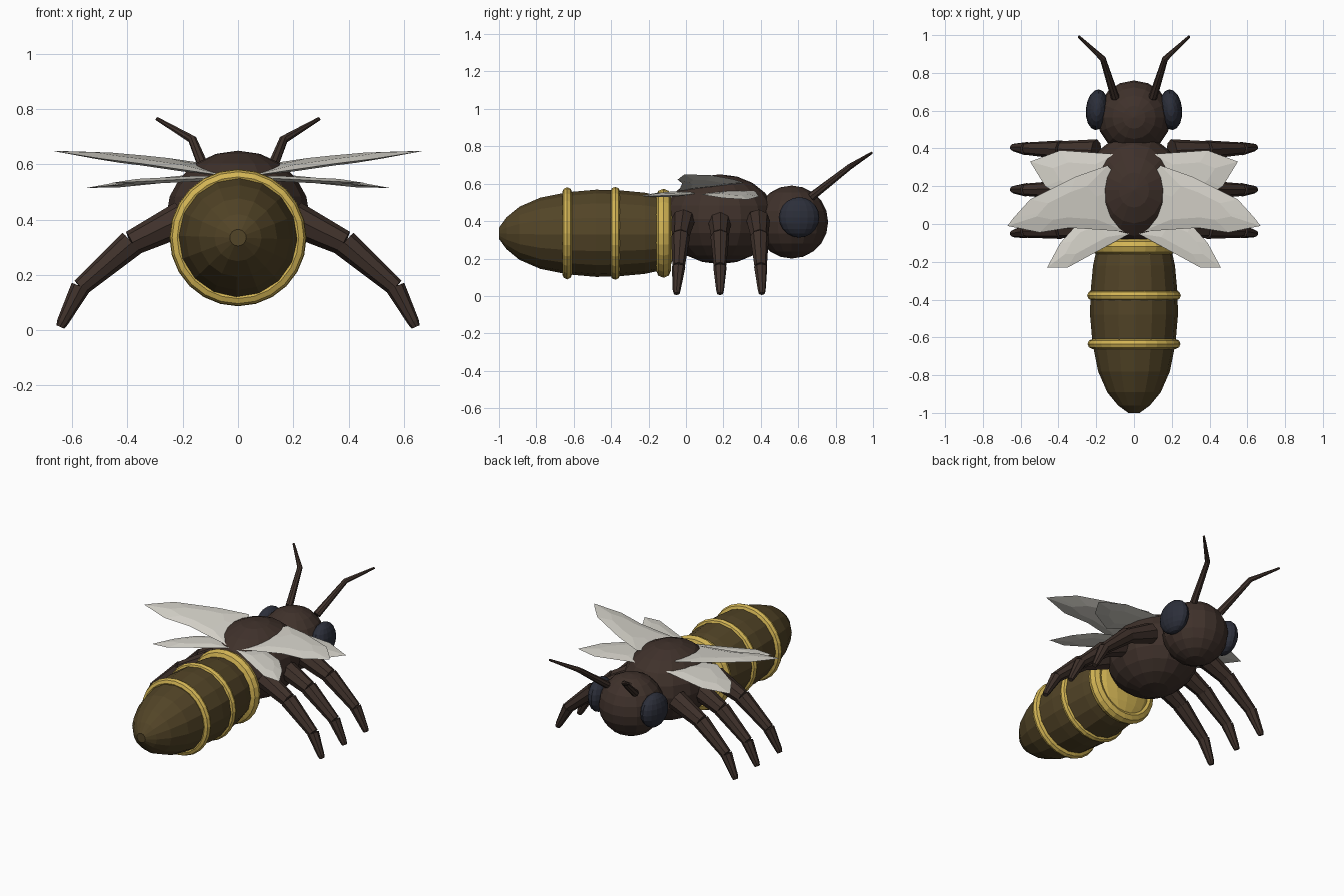
import bpy, bmesh, math
from mathutils import Vector

cube = bpy.data.objects.get("Cube")
if cube:
    bpy.data.objects.remove(cube, do_unlink=True)


def material(name, r, g, b):
    m = bpy.data.materials.new(name)
    m.use_nodes = True
    m.diffuse_color = (r, g, b, 1)
    m.node_tree.nodes["Principled BSDF"].inputs["Base Color"].default_value = (r, g, b, 1)
    return m


brown = material("dark brown", 0.05, 0.031, 0.024)
olive = material("olive brown", 0.085, 0.058, 0.02)
yellow = material("band yellow", 0.65, 0.46, 0.09)
navy = material("eye navy", 0.025, 0.028, 0.042)
pale = material("wing grey", 0.68, 0.66, 0.6)


def finish(name, bm, mat):
    bmesh.ops.recalc_face_normals(bm, faces=bm.faces)
    mesh = bpy.data.meshes.new(name)
    bm.to_mesh(mesh)
    bm.free()
    mesh.materials.append(mat)
    obj = bpy.data.objects.new(name, mesh)
    bpy.context.collection.objects.link(obj)
    return obj


def ellipsoid(name, centre, radii, mat, segments=16, rings=10):
    bm = bmesh.new()
    bmesh.ops.create_uvsphere(bm, u_segments=segments, v_segments=rings, radius=1)
    bmesh.ops.scale(bm, vec=radii, verts=bm.verts)
    obj = finish(name, bm, mat)
    obj.location = centre
    return obj


def tube(name, points, radii, mat, sides=8):
    """Skin rings of varying radius along a path and close both ends."""
    bm = bmesh.new()
    pts = [Vector(p) for p in points]
    rings = []
    for i, p in enumerate(pts):
        along = (pts[min(i + 1, len(pts) - 1)] - pts[max(i - 1, 0)]).normalized()
        u = along.cross(Vector((0.03, 0.05, 1))).normalized()
        v = along.cross(u)
        angles = [2 * math.pi * k / sides for k in range(sides)]
        rings.append([bm.verts.new(p + radii[i] * (u * math.cos(a) + v * math.sin(a)))
                      for a in angles])
    for a, b in zip(rings, rings[1:]):
        for k in range(sides):
            n = (k + 1) % sides
            bm.faces.new((a[k], a[n], b[n], b[k]))
    bm.faces.new(rings[0])
    bm.faces.new(rings[-1])
    return finish(name, bm, mat)


def wing(name, side, outline, height, thick):
    """Thin lens-shaped blade: an outline with a raised inner panel on each face."""
    bm = bmesh.new()
    mid = sum((Vector(p) for p in outline), Vector((0, 0))) / len(outline)

    def vert(p, lift):
        return bm.verts.new((side * p.x, p.y, height(p.x, p.y) + lift))

    rim = [vert(Vector(p), 0) for p in outline]
    for lift in (thick, -thick):
        inner = [vert(mid.lerp(Vector(p), 0.5), lift) for p in outline]
        bm.faces.new(inner)
        for k in range(len(rim)):
            n = (k + 1) % len(rim)
            bm.faces.new((rim[k], rim[n], inner[n], inner[k]))
    bmesh.ops.triangulate(bm, faces=[f for f in bm.faces if len(f.verts) > 4])
    return finish(name, bm, pale)


# Body
ellipsoid("thorax", (0, 0.18, 0.41), (0.26, 0.30, 0.24), brown)
ellipsoid("head", (0, 0.565, 0.395), (0.195, 0.195, 0.195), brown)

# Abdomen turned around the long axis
profile = [(-1.0, 0.03), (-0.96, 0.085), (-0.89, 0.142), (-0.78, 0.19), (-0.63, 0.22),
           (-0.48, 0.233), (-0.36, 0.23), (-0.22, 0.217), (-0.12, 0.195)]
tube("abdomen", [(0, y, 0.335) for y, r in profile], [r for y, r in profile], olive, 16)

# Yellow bands and the domed cap that meets the thorax
ellipsoid("abdomen_cap", (0, -0.12, 0.335), (0.215, 0.065, 0.215), yellow)
for i, (y, major, minor) in enumerate([(-0.635, 0.22, 0.026), (-0.378, 0.222, 0.026),
                                       (-0.12, 0.198, 0.04)]):
    bpy.ops.mesh.primitive_torus_add(major_segments=24, minor_segments=8, major_radius=major,
                                     minor_radius=minor, location=(0, y, 0.335),
                                     rotation=(math.pi / 2, 0, 0))
    band = bpy.context.object
    band.name = f"abdomen_band_{i + 1}"
    band.data.materials.append(yellow)

# Wing outlines seen from above, root first
upper = [(0.04, 0.2), (0.14, 0.31), (0.31, 0.25), (0.55, 0.13), (0.64, 0.03),
         (0.67, -0.01), (0.5, -0.045), (0.34, -0.02), (0.04, -0.04)]
fore = [(0.06, 0.2), (0.1, 0.37), (0.39, 0.39), (0.55, 0.33), (0.47, 0.2), (0.28, 0.08)]
hind = [(0.02, -0.05), (0.1, 0.08), (0.3, 0.0), (0.39, -0.1), (0.46, -0.23), (0.35, -0.23)]

for side, label in ((1, "left"), (-1, "right")):
    # Eyes and antennae
    eye = ellipsoid(f"{label}_eye", (side * 0.195, 0.605, 0.42), (0.06, 0.108, 0.108), navy)
    eye.rotation_euler.z = side * math.radians(5)
    tube(f"{label}_antenna",
         [(side * 0.1, 0.67, 0.53), (side * 0.165, 0.875, 0.69), (side * 0.293, 0.993, 0.765)],
         [0.023, 0.016, 0.007], brown)

    # Legs: tapered thigh, shin and foot
    for place, hip, foot in (("rear", -0.015, -0.05), ("middle", 0.18, 0.182),
                             ("front", 0.385, 0.405)):
        knee, ankle = hip * 0.6 + foot * 0.4, hip * 0.3 + foot * 0.7
        hip_p = (side * 0.2, hip, 0.405)
        knee_p = (side * 0.385, knee, 0.315)
        ankle_p = (side * 0.57, ankle, 0.155)
        foot_p = (side * 0.635, foot, 0.03)
        toe_p = (side * 0.643, foot, 0.012)
        tube(f"{label}_{place}_thigh", [hip_p, knee_p], [0.064, 0.046], brown)
        tube(f"{label}_{place}_shin", [knee_p, ankle_p], [0.05, 0.033], brown)
        tube(f"{label}_{place}_foot", [ankle_p, foot_p, toe_p], [0.036, 0.021, 0.016], brown)

    # Wings
    wing(f"{label}_upper_wing", side, upper,
         lambda x, y: 0.57 + 0.14 * (x - 0.1) + 0.1 * y, 0.012)
    wing(f"{label}_fore_wing", side, fore, lambda x, y: 0.56 - 0.1 * (x - 0.1), 0.01)
    wing(f"{label}_hind_wing", side, hind, lambda x, y: 0.555 - 0.05 * (x - 0.02), 0.01)
